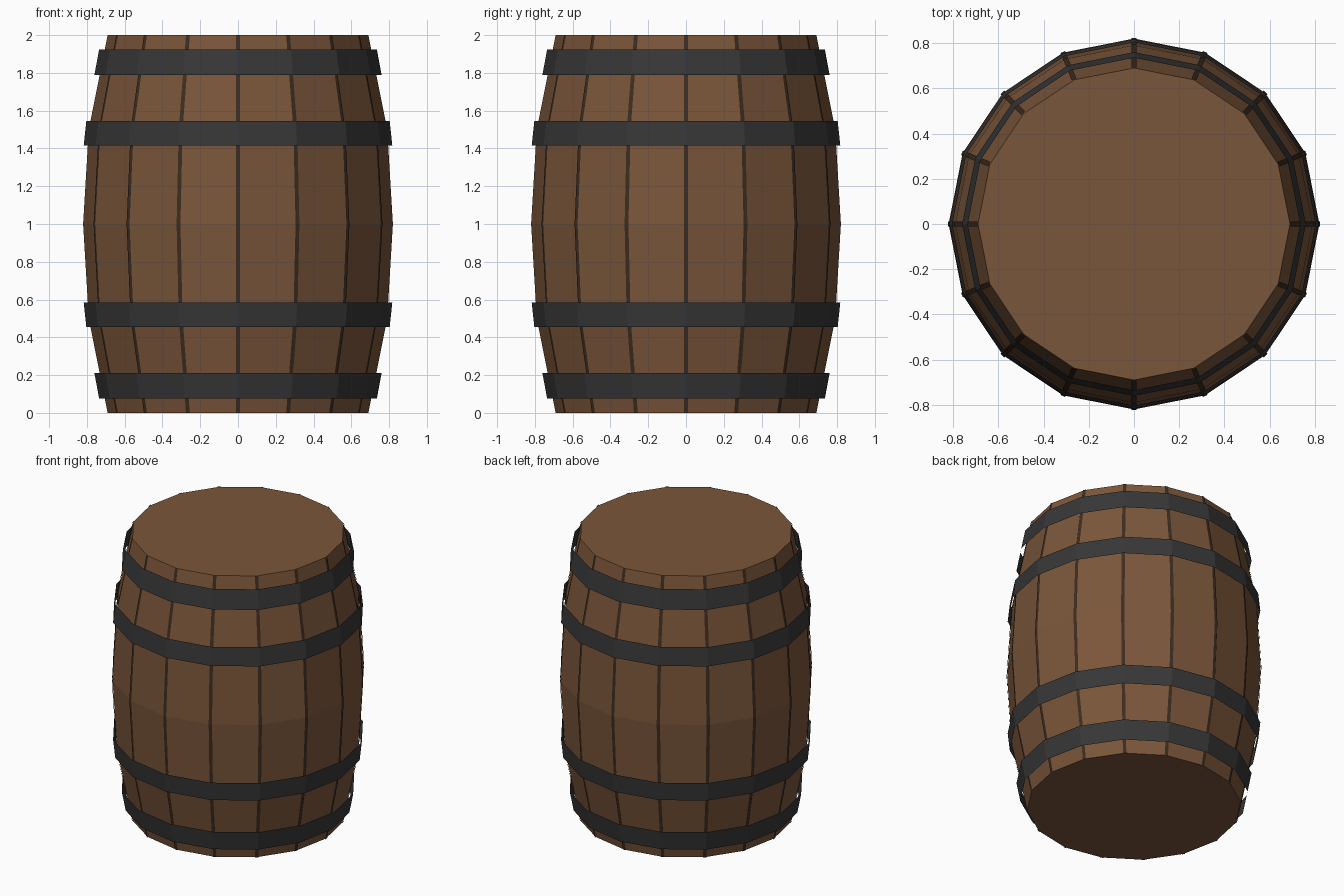
import bpy, bmesh, math
from mathutils import Vector

if "Cube" in bpy.data.objects:
    bpy.data.objects.remove(bpy.data.objects["Cube"])

SIDES = 16
PROFILE = [(0.69, 0.0), (0.79, 0.5), (0.82, 1.0), (0.79, 1.5), (0.69, 2.0)]


def material(name, rgb):
    m = bpy.data.materials.new(name)
    m.diffuse_color = (*rgb, 1)
    m.use_nodes = True
    m.node_tree.nodes["Principled BSDF"].inputs["Base Color"].default_value = m.diffuse_color
    return m


WOOD = material("brown wood", (0.195, 0.092, 0.042))
SEAM = material("dark seam", (0.045, 0.025, 0.014))
IRON = material("black iron", (0.038, 0.038, 0.038))


def finish(bm, name, mat):
    me = bpy.data.meshes.new(name)
    bm.to_mesh(me)
    bm.free()
    me.materials.append(mat)
    ob = bpy.data.objects.new(name, me)
    bpy.context.collection.objects.link(ob)
    return ob


def lathe(name, profile, mat, caps=False):
    """Spin a (radius, height) profile into a faceted shell."""
    bm = bmesh.new()
    rings = []
    for r, z in profile:
        rings.append([bm.verts.new((r * math.cos(a), r * math.sin(a), z))
                      for a in (math.tau * i / SIDES for i in range(SIDES))])
    for lo, hi in zip(rings, rings[1:]):
        for i in range(SIDES):
            j = (i + 1) % SIDES
            bm.faces.new((lo[i], lo[j], hi[j], hi[i]))
    if caps:
        bm.faces.new(rings[0][::-1])
        bm.faces.new(rings[-1])
    return finish(bm, name, mat)


# Barrel body with flat lids
lathe("barrel_body", PROFILE, WOOD, caps=True)

# Iron hoops: thin open bands, mirrored about mid height
for label, band in (("end", [(0.735, 0.075), (0.76, 0.21)]),
                    ("middle", [(0.803, 0.455), (0.817, 0.585)])):
    lathe("lower_%s_hoop" % label, band, IRON)
    lathe("upper_%s_hoop" % label, [(r, 2 - z) for r, z in reversed(band)], IRON)

# Dark seams between staves: narrow ribbons along every body corner
bm = bmesh.new()
for i in range(SIDES):
    a = math.tau * i / SIDES
    out = Vector((math.cos(a), math.sin(a), 0))
    side = Vector((-math.sin(a), math.cos(a), 0)) * 0.011
    pairs = []
    for r, z in PROFILE:
        p = out * (r + 0.003) + Vector((0, 0, z))
        pairs.append((bm.verts.new(p - side), bm.verts.new(p + side)))
    for lo, hi in zip(pairs, pairs[1:]):
        bm.faces.new((lo[0], lo[1], hi[1], hi[0]))
finish(bm, "stave_seams", SEAM)
